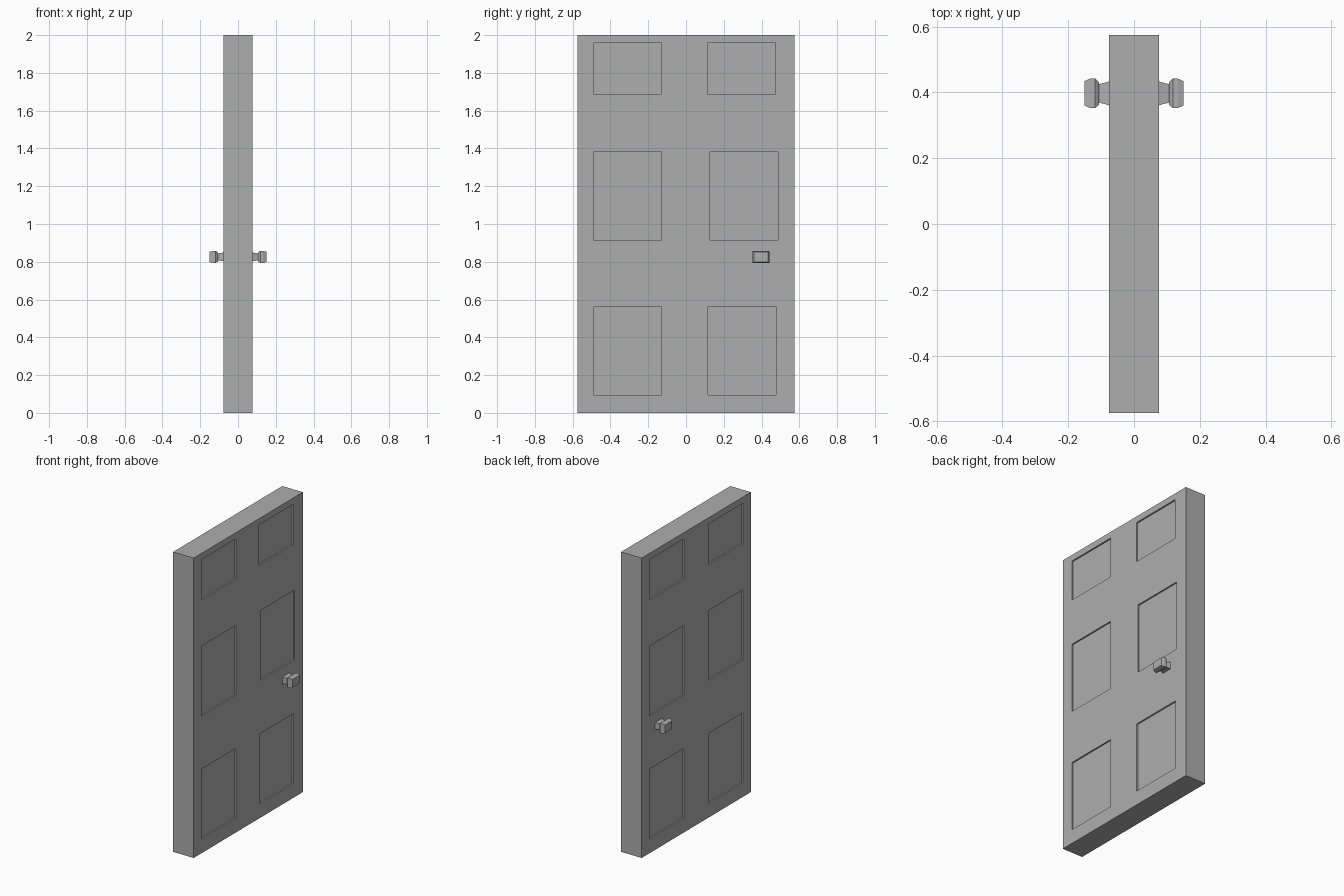
import bpy
import bmesh

if "Cube" in bpy.data.objects:
    bpy.data.objects.remove(bpy.data.objects["Cube"], do_unlink=True)

HALF_THICK, HALF_WIDTH, HEIGHT = 0.076, 0.575, 2.0
RECESS = 0.01

GREY = (0.42, 0.42, 0.42, 1)
grey = bpy.data.materials.new("mid grey")
grey.use_nodes = True
grey.diffuse_color = GREY
grey.node_tree.nodes["Principled BSDF"].inputs["Base Color"].default_value = GREY


def finish(name, bm):
    bmesh.ops.recalc_face_normals(bm, faces=bm.faces)
    mesh = bpy.data.meshes.new(name)
    bm.to_mesh(mesh)
    bm.free()
    mesh.materials.append(grey)
    obj = bpy.data.objects.new(name, mesh)
    bpy.context.collection.objects.link(obj)
    return obj


def add_box(bm, x0, x1, y0, y1, z0, z1):
    verts = bmesh.ops.create_cube(bm, size=1)["verts"]
    for v in verts:
        v.co.x = x1 if v.co.x > 0 else x0
        v.co.y = y1 if v.co.y > 0 else y0
        v.co.z = z1 if v.co.z > 0 else z0


# Door slab
bm = bmesh.new()
add_box(bm, -HALF_THICK, HALF_THICK, -HALF_WIDTH, HALF_WIDTH, 0, HEIGHT)
door = finish("door_slab", bm)

# Six recessed panels on each face: bottom z, top z, right-column start on the +x face
rows = [(0.095, 0.561, 0.116), (0.915, 1.381, 0.127), (1.688, 1.958, 0.113)]
PANEL_WIDTH, INNER = 0.361, 0.13
bm = bmesh.new()
for z0, z1, shifted in rows:
    for side in (-1, 1):
        x0, x1 = sorted((side * (HALF_THICK - RECESS), side * (HALF_THICK + 0.1)))
        right = shifted if side > 0 else INNER
        for y0 in (-INNER - PANEL_WIDTH, right):
            add_box(bm, x0, x1, y0, y0 + PANEL_WIDTH, z0, z1)
cutter = finish("panel_cutter", bm)
cutter.hide_render = True

cut = door.modifiers.new("panels", 'BOOLEAN')
cut.operation = 'DIFFERENCE'
cut.solver = 'EXACT'
cut.object = cutter
bpy.context.view_layer.objects.active = door
bpy.ops.object.modifier_apply(modifier=cut.name)
bpy.data.objects.remove(cutter, do_unlink=True)

# Square-sectioned knobs: distance from centre, half width in y, half height in z
KNOB_Y, KNOB_Z = 0.397, 0.826
profile = [(0.070, 0.039, 0.025), (0.083, 0.034, 0.022), (0.107, 0.028, 0.018),
           (0.107, 0.035, 0.024), (0.118, 0.045, 0.032), (0.133, 0.045, 0.032),
           (0.15, 0.037, 0.027)]
for name, side in (("left_knob", 1), ("right_knob", -1)):
    bm = bmesh.new()
    rings = [[bm.verts.new((side * x, KNOB_Y + sy * hy, KNOB_Z + sz * hz))
              for sy, sz in ((-1, -1), (1, -1), (1, 1), (-1, 1))]
             for x, hy, hz in profile]
    for a, b in zip(rings, rings[1:]):
        for i in range(4):
            j = (i + 1) % 4
            bm.faces.new((a[i], a[j], b[j], b[i]))
    bm.faces.new(rings[0])
    bm.faces.new(rings[-1])
    finish(name, bm)
